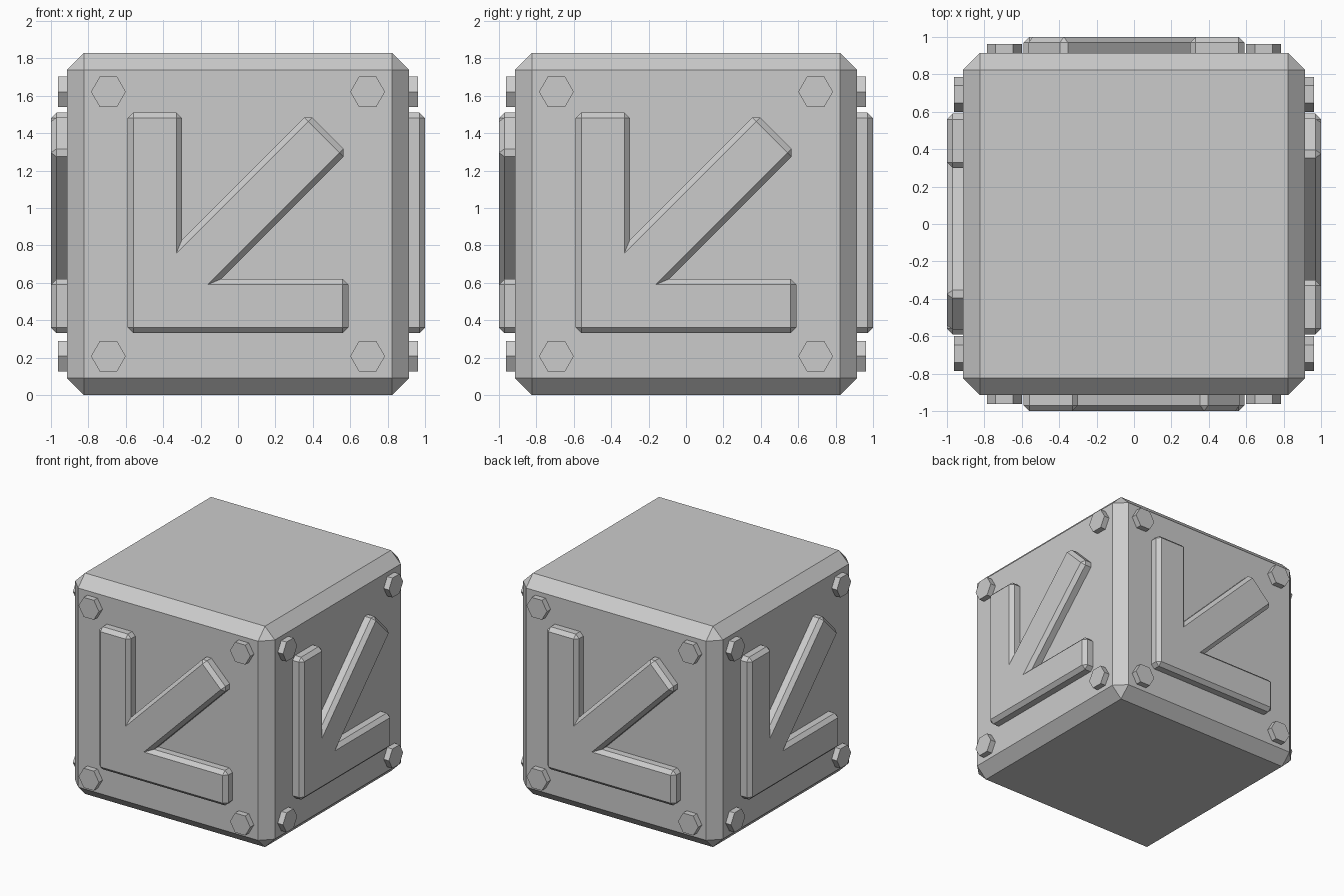
import bpy, bmesh, math
from mathutils import Vector

HALF = 0.914      # half size of the block, also its centre height
SIDES = ("front", "right", "back", "left")

cube = bpy.data.objects.get("Cube")
if cube:
    bpy.data.objects.remove(cube, do_unlink=True)

grey = bpy.data.materials.new("plain grey")
grey.use_nodes = True
colour = (0.6, 0.6, 0.6, 1)
grey.diffuse_color = colour
grey.node_tree.nodes["Principled BSDF"].inputs["Base Color"].default_value = colour


def finish(bm, name):
    bmesh.ops.recalc_face_normals(bm, faces=bm.faces[:])
    mesh = bpy.data.meshes.new(name)
    bm.to_mesh(mesh)
    bm.free()
    mesh.materials.append(grey)
    return mesh


def place(mesh, name, turn=0):
    ob = bpy.data.objects.new(name, mesh)
    ob.rotation_euler.z = turn * math.pi / 2
    bpy.context.collection.objects.link(ob)


def prism(bm, outline, y_back, y_front):
    """Extrude an (x, z) outline towards the front."""
    face = bm.faces.new([bm.verts.new((x, y_back, z)) for x, z in outline])
    out = bmesh.ops.extrude_face_region(bm, geom=[face], use_keep_orig=True)
    for v in out["geom"]:
        if isinstance(v, bmesh.types.BMVert):
            v.co.y = y_front


# Chamfered block
bm = bmesh.new()
bmesh.ops.create_cube(bm, size=2 * HALF)
bmesh.ops.translate(bm, verts=bm.verts[:], vec=(0, 0, HALF))
bmesh.ops.bevel(bm, geom=bm.edges[:], offset=0.09, segments=1, affect='EDGES')
place(finish(bm, "block"), "block")

# Raised arrow: chamfered front rim and outer corners, sharp notches
outline = [(-0.59, 0.33), (0.59, 0.33), (0.59, 0.62), (-0.09, 0.62),
           (0.585, 1.295), (0.375, 1.505), (-0.30, 0.83), (-0.30, 1.51), (-0.59, 1.51)]
points = [Vector(p) for p in outline]
notches = []
for i, p in enumerate(points):
    before, after = points[i - 1], points[(i + 1) % len(points)]
    if (p - before).cross(after - p) < 0:
        notches.append(p)

bm = bmesh.new()
prism(bm, outline, -0.89, -1.0)


def chamfered(edge):
    a, b = (v.co for v in edge.verts)
    if abs(a.y - b.y) < 0.001:
        return a.y < -0.95
    return all((Vector((a.x, a.z)) - n).length > 0.01 for n in notches)


bmesh.ops.bevel(bm, geom=[e for e in bm.edges if chamfered(e)],
                offset=0.03, segments=1, affect='EDGES')
arrow = finish(bm, "arrow")

# Four hexagonal bolt heads near the corners of one side
bm = bmesh.new()
for sx in (-1, 1):
    for sz in (-1, 1):
        hexagon = [(sx * 0.693 + 0.093 * math.cos(k * math.pi / 3),
                    HALF + sz * 0.707 + 0.093 * math.sin(k * math.pi / 3)) for k in range(6)]
        prism(bm, hexagon, -0.89, -0.962)
bolts = finish(bm, "bolts")

# Repeat around the four upright sides
for turn, side in enumerate(SIDES):
    place(arrow, side + "_arrow", turn)
    place(bolts, side + "_bolts", turn)
